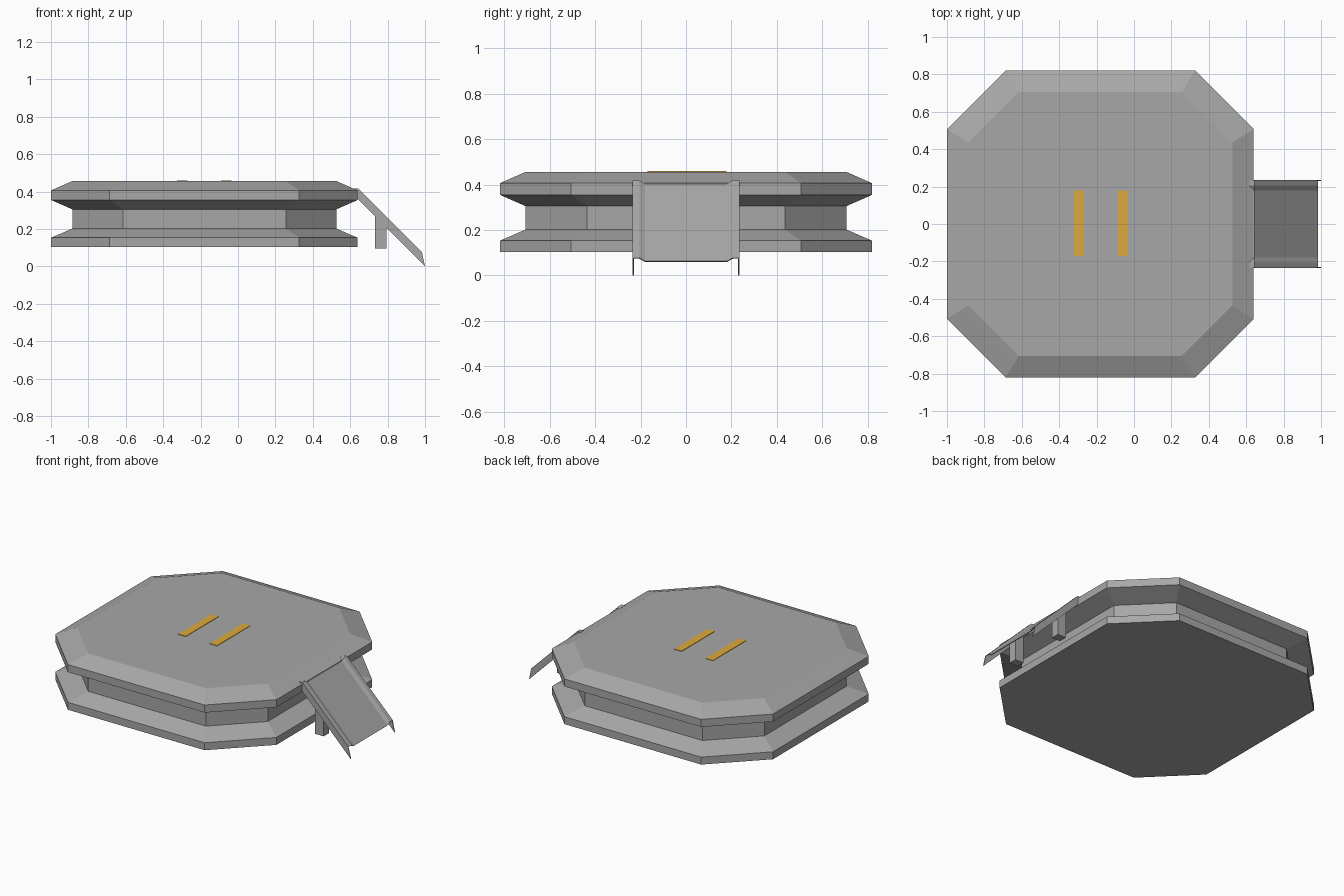
import bpy, bmesh

if "Cube" in bpy.data.objects:
    bpy.data.objects.remove(bpy.data.objects["Cube"])


def material(name, rgb):
    m = bpy.data.materials.new(name)
    m.diffuse_color = (*rgb, 1)
    m.use_nodes = True
    m.node_tree.nodes["Principled BSDF"].inputs["Base Color"].default_value = m.diffuse_color
    return m


GREY = material("concrete grey", (0.39, 0.39, 0.39))
GOLD = material("marking gold", (0.72, 0.40, 0.045))


def finish(name, bm, mat):
    bmesh.ops.recalc_face_normals(bm, faces=bm.faces[:])
    me = bpy.data.meshes.new(name)
    bm.to_mesh(me)
    bm.free()
    ob = bpy.data.objects.new(name, me)
    bpy.context.collection.objects.link(ob)
    me.materials.append(mat)
    return ob


def box(name, x0, x1, y0, y1, z0, z1, mat):
    bm = bmesh.new()
    bmesh.ops.create_cube(bm, size=1)
    for v in bm.verts:
        v.co = (x1 if v.co.x > 0 else x0,
                y1 if v.co.y > 0 else y0,
                z1 if v.co.z > 0 else z0)
    return finish(name, bm, mat)


# Platform: stacked octagon rings, wide rims and a narrow waist
CX = -0.18
OUTER, INNER = (0.82, 0.507), (0.706, 0.436)
RINGS = [(OUTER, 0.103), (OUTER, 0.153), (INNER, 0.202), (INNER, 0.305),
         (OUTER, 0.355), (OUTER, 0.406), (INNER, 0.456)]


def octagon(bm, half, flat, z):
    pts = [(half, -flat), (half, flat), (flat, half), (-flat, half),
           (-half, flat), (-half, -flat), (-flat, -half), (flat, -half)]
    return [bm.verts.new((CX + x, y, z)) for x, y in pts]


bm = bmesh.new()
rings = [octagon(bm, *size, z) for size, z in RINGS]
for a, b in zip(rings, rings[1:]):
    for i in range(8):
        j = (i + 1) % 8
        bm.faces.new((a[i], a[j], b[j], b[i]))
bm.faces.new(rings[0][::-1])
bm.faces.new(rings[-1])
finish("platform", bm, GREY)

# Painted landing stripes on the deck
for side, x in (("left", -0.325), ("right", -0.092)):
    box(side + "_landing_stripe", x, x + 0.056, -0.17, 0.178, 0.455, 0.459, GOLD)

# Ramp: bent sheet with raised lips and hanging side flanges
TOP = [(0.617, 0.417), (0.643, 0.417), (0.983, 0.077)]
LOW = [(0.617, 0.36), (0.641, 0.359), (1.0, 0.0)]
bm = bmesh.new()
rows = []
for (tx, tz), (lx, lz) in zip(TOP, LOW):
    half = [(lx, 0.235, lz), (tx, 0.235, tz), (tx, 0.205, tz), (tx, 0.18, tz - 0.014)]
    section = [(x, -y, z) for x, y, z in half] + half[::-1]
    rows.append([bm.verts.new(p) for p in section])
for a, b in zip(rows, rows[1:]):
    for i in range(len(a) - 1):
        bm.faces.new((a[i], b[i], b[i + 1], a[i + 1]))
ramp = finish("ramp", bm, GREY)
if sum(p.normal.z for p in ramp.data.polygons) < 0:
    ramp.data.flip_normals()
solid = ramp.modifiers.new("sheet thickness", "SOLIDIFY")
solid.thickness = 0.005
solid.offset = -1

# Ramp posts: square legs with tops cut to the slope of the ramp
for side, s in (("front", -1), ("back", 1)):
    y0, y1 = sorted((s * 0.172, s * 0.228))
    post = box(side + "_ramp_post", 0.732, 0.795, y0, y1, 0.095, 0.3, GREY)
    for v in post.data.vertices:
        if v.co.z > 0.2:
            v.co.z = 1.035 - v.co.x
